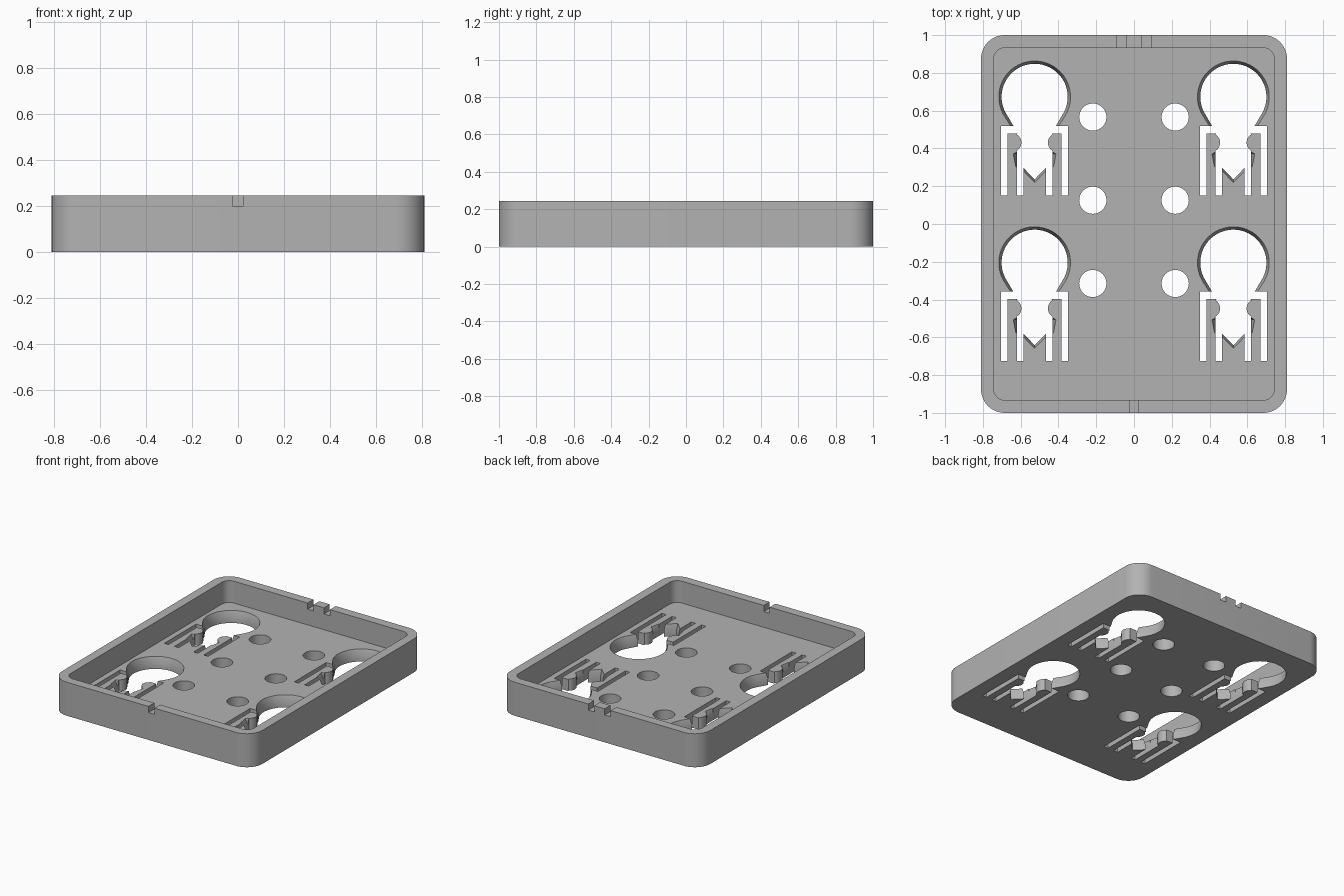
import bpy, bmesh, math

cube = bpy.data.objects.get("Cube")
if cube:
    bpy.data.objects.remove(cube)

HEIGHT, FLOOR = 0.245, 0.085
KEY_X, KEY_ROWS = 0.526, (0.673, -0.205)

grey = bpy.data.materials.new("mid grey")
grey.use_nodes = True
COLOR = (0.45, 0.45, 0.45, 1)
grey.diffuse_color = COLOR
grey.node_tree.nodes["Principled BSDF"].inputs["Base Color"].default_value = COLOR


def arc(cx, cy, r, start, end, steps):
    """Points on an arc, angles in degrees."""
    angles = [math.radians(start + (end - start) * i / steps) for i in range(steps + 1)]
    return [(cx + r * math.cos(a), cy + r * math.sin(a)) for a in angles]


def rounded_rect(hx, hy, r):
    corners = ((1, 1, 0), (-1, 1, 90), (-1, -1, 180), (1, -1, 270))
    return [p for sx, sy, a in corners
            for p in arc(sx * (hx - r), sy * (hy - r), r, a, a + 90, 12)]


def rect(x0, x1, y0, y1):
    return [(x0, y0), (x1, y0), (x1, y1), (x0, y1)]


def mirrored(half):
    """Close a right-hand outline with its mirror image."""
    return half + [(-x, y) for x, y in reversed(half) if abs(x) > 1e-5]


def loft(bm, layers, cx=0, cy=0):
    """Solid through matching outlines, each given as (z, points)."""
    rings = [[bm.verts.new((x + cx, y + cy, z)) for x, y in pts] for z, pts in layers]
    n = len(rings[0])
    for low, high in zip(rings, rings[1:]):
        for i in range(n):
            j = (i + 1) % n
            bm.faces.new((low[i], low[j], high[j], high[i]))
    bm.faces.new(rings[0][::-1])
    bm.faces.new(rings[-1])


def finish(bm, name):
    bmesh.ops.recalc_face_normals(bm, faces=bm.faces)
    mesh = bpy.data.meshes.new(name)
    bm.to_mesh(mesh)
    bm.free()
    mesh.materials.append(grey)
    obj = bpy.data.objects.new(name, mesh)
    bpy.context.collection.objects.link(obj)
    return obj


# Tray body
bm = bmesh.new()
outline = rounded_rect(0.81, 1.0, 0.125)
loft(bm, [(0, outline), (HEIGHT, outline)])
tray = finish(bm, "tray")
bpy.context.view_layer.objects.active = tray
tray.select_set(True)


def cut(bm, name):
    cutter = finish(bm, name)
    cutter.hide_render = True
    mod = tray.modifiers.new(name, 'BOOLEAN')
    mod.operation, mod.solver, mod.object = 'DIFFERENCE', 'EXACT', cutter
    bpy.ops.object.modifier_apply(modifier=name)
    bpy.data.objects.remove(cutter)


# Open cavity above the floor
bm = bmesh.new()
outline = rounded_rect(0.743, 0.933, 0.06)
loft(bm, [(FLOOR, outline), (HEIGHT + 0.1, outline)])
cut(bm, "cavity")

# Round floor holes and rim notches
bm = bmesh.new()
for x in (-0.218, 0.218):
    for y in (0.566, 0.126, -0.315):
        circle = arc(x, y, 0.072, 0, 360, 40)[:-1]
        loft(bm, [(-0.05, circle), (FLOOR + 0.03, circle)])
for x, y in ((0, -1), (-0.066, 1), (0.066, 1)):
    notch = rect(x - 0.024, x + 0.024, y - 0.1, y + 0.1)
    loft(bm, [(0.2, notch), (HEIGHT + 0.05, notch)])
cut(bm, "holes_and_notches")


# Bulb openings with a bevelled upper edge
def bulb(r, neck):
    return mirrored(arc(0, 0, r, 90, -33, 28) + [(neck, -0.153), (neck, -0.17)])


# Spring arm slots with rounded clip bumps and a V-ended tongue
arm_slots = mirrored(
    [(0, -0.153), (0.177, -0.153), (0.177, -0.521), (0.143, -0.521), (0.143, -0.193), (0.09, -0.193)]
    + arc(0.12, -0.242, 0.05, 120, 240, 10)
    + [(0.094, -0.295), (0.094, -0.521), (0.06, -0.521), (0.06, -0.375), (0, -0.437)])

# Bevelled pocket at the lower end
pocket_low = mirrored([(0, -0.29), (0.092, -0.29), (0.092, -0.3), (0.092, -0.36), (0.06, -0.375), (0, -0.437)])
pocket_top = mirrored([(0, -0.29), (0.092, -0.29), (0.113, -0.302), (0.1, -0.37), (0.06, -0.392), (0, -0.453)])

CHAMFER = FLOOR - 0.045
openings = {
    "bulb_openings": [(-0.05, bulb(0.175, 0.113)), (CHAMFER, bulb(0.175, 0.113)),
                      (FLOOR, bulb(0.19, 0.128)), (FLOOR + 0.03, bulb(0.19, 0.128))],
    "arm_slots": [(-0.05, arm_slots), (FLOOR + 0.03, arm_slots)],
    "end_pockets": [(CHAMFER, pocket_low), (FLOOR, pocket_top), (FLOOR + 0.03, pocket_top)],
}
for name, layers in openings.items():
    bm = bmesh.new()
    for x in (-KEY_X, KEY_X):
        for y in KEY_ROWS:
            loft(bm, layers, x, y)
    cut(bm, name)

bpy.ops.object.shade_smooth_by_angle(angle=math.radians(30))
